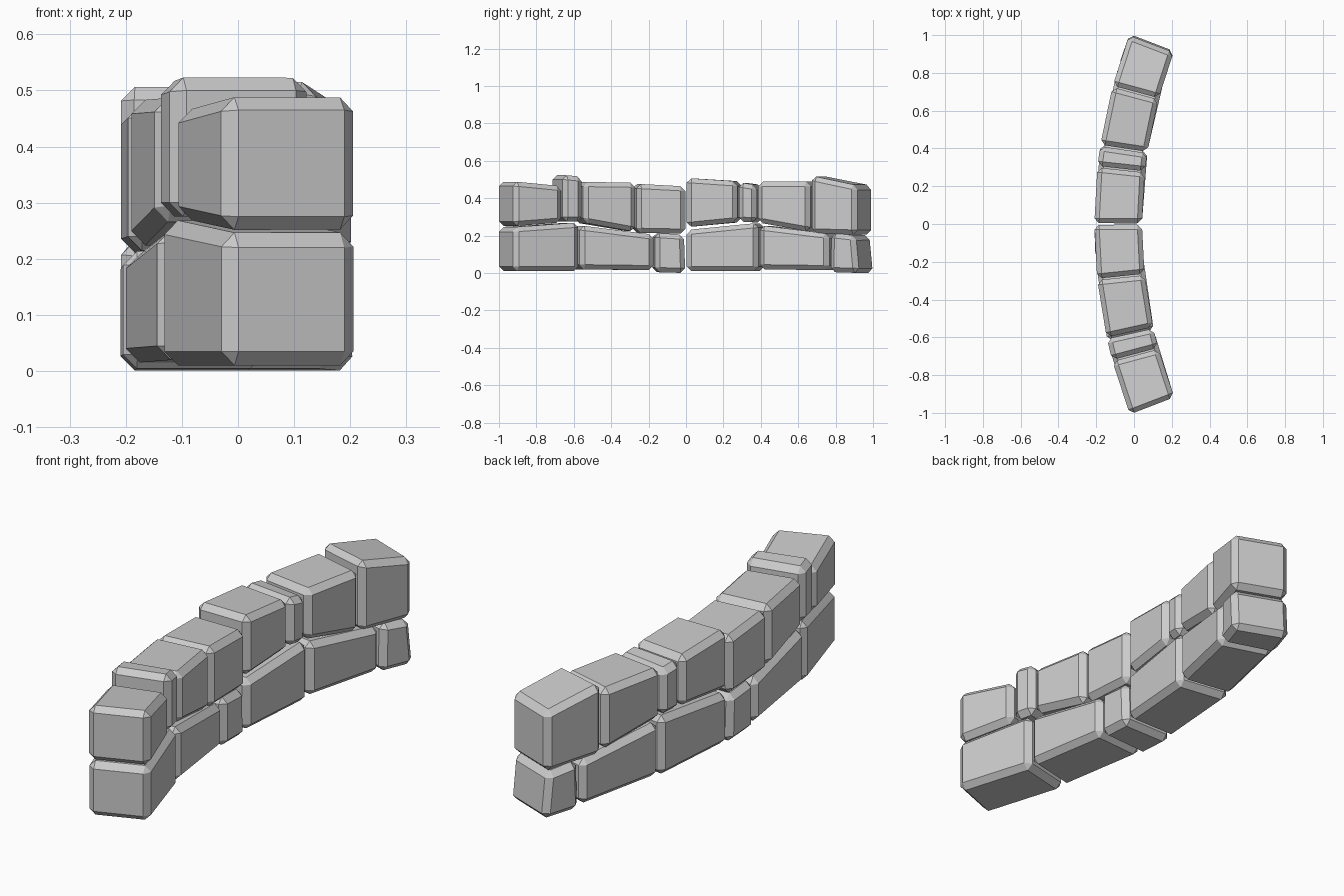
import bpy, bmesh, math

if "Cube" in bpy.data.objects:
    bpy.data.objects.remove(bpy.data.objects["Cube"])

HALF = math.radians(21.1)          # half the angle swept by the wall
R_OUT, R_IN, CX = 2.80, 2.548, 2.59
GAP = 0.004


def arc_point(r, u, z):
    a = u * HALF
    return (CX - r * math.cos(a), r * math.sin(a), z)


def stone(name, u0, u1, zb0, zb1, zt0, zt1, lean0=0.0, lean1=0.0):
    """Chamfered block between two arc positions; lean shifts the top of each end."""
    u0 += GAP if u0 > -1 else 0
    u1 -= GAP if u1 < 0.98 else 0
    bm = bmesh.new()
    rings = []
    for u, lean, zb, zt in ((u0, lean0, zb0, zt0), (u1, lean1, zb1, zt1)):
        pts = [(R_OUT, u, zb), (R_IN, u, zb), (R_IN, u + lean, zt), (R_OUT, u + lean, zt)]
        rings.append([bm.verts.new(arc_point(*p)) for p in pts])
    a, b = rings
    bm.faces.new(a)
    bm.faces.new(b[::-1])
    for i in range(4):
        j = (i + 1) % 4
        bm.faces.new((a[j], a[i], b[i], b[j]))
    bmesh.ops.recalc_face_normals(bm, faces=bm.faces)
    bmesh.ops.bevel(bm, geom=bm.edges[:], offset=0.025, segments=1,
                    affect='EDGES', profile=0.5)
    me = bpy.data.meshes.new(name)
    bm.to_mesh(me)
    bm.free()
    ob = bpy.data.objects.new(name, me)
    bpy.context.collection.objects.link(ob)


# lower course: start, end, bottom heights, top heights, leans
lower = [
    (-1.0, -0.61, 0.01, 0.01, 0.245, 0.270),
    (-0.61, -0.18, 0.02, 0.015, 0.255, 0.205),
    (-0.18, 0.0, 0.005, 0.0, 0.215, 0.205, 0.0, -0.008),
    (0.0, 0.415, 0.01, 0.01, 0.230, 0.268),
    (0.415, 0.825, 0.02, 0.015, 0.255, 0.210),
    (0.825, 1.0, 0.005, 0.0, 0.215, 0.200, 0.006, -0.02),
]
# upper course
upper = [
    (-1.0, -0.71, 0.250, 0.270, 0.490, 0.465),
    (-0.71, -0.59, 0.275, 0.275, 0.525, 0.515),
    (-0.59, -0.285, 0.270, 0.220, 0.487, 0.483),
    (-0.285, 0.0, 0.215, 0.210, 0.477, 0.463),
    (0.0, 0.295, 0.245, 0.272, 0.508, 0.490),
    (0.295, 0.405, 0.275, 0.270, 0.485, 0.470),
    (0.405, 0.715, 0.270, 0.220, 0.488, 0.488),
    (0.715, 0.99, 0.212, 0.205, 0.520, 0.468),
]
for label, course in (("lower_stone", lower), ("upper_stone", upper)):
    for i, spec in enumerate(course):
        stone(f"{label}_{i + 1}", *spec)
